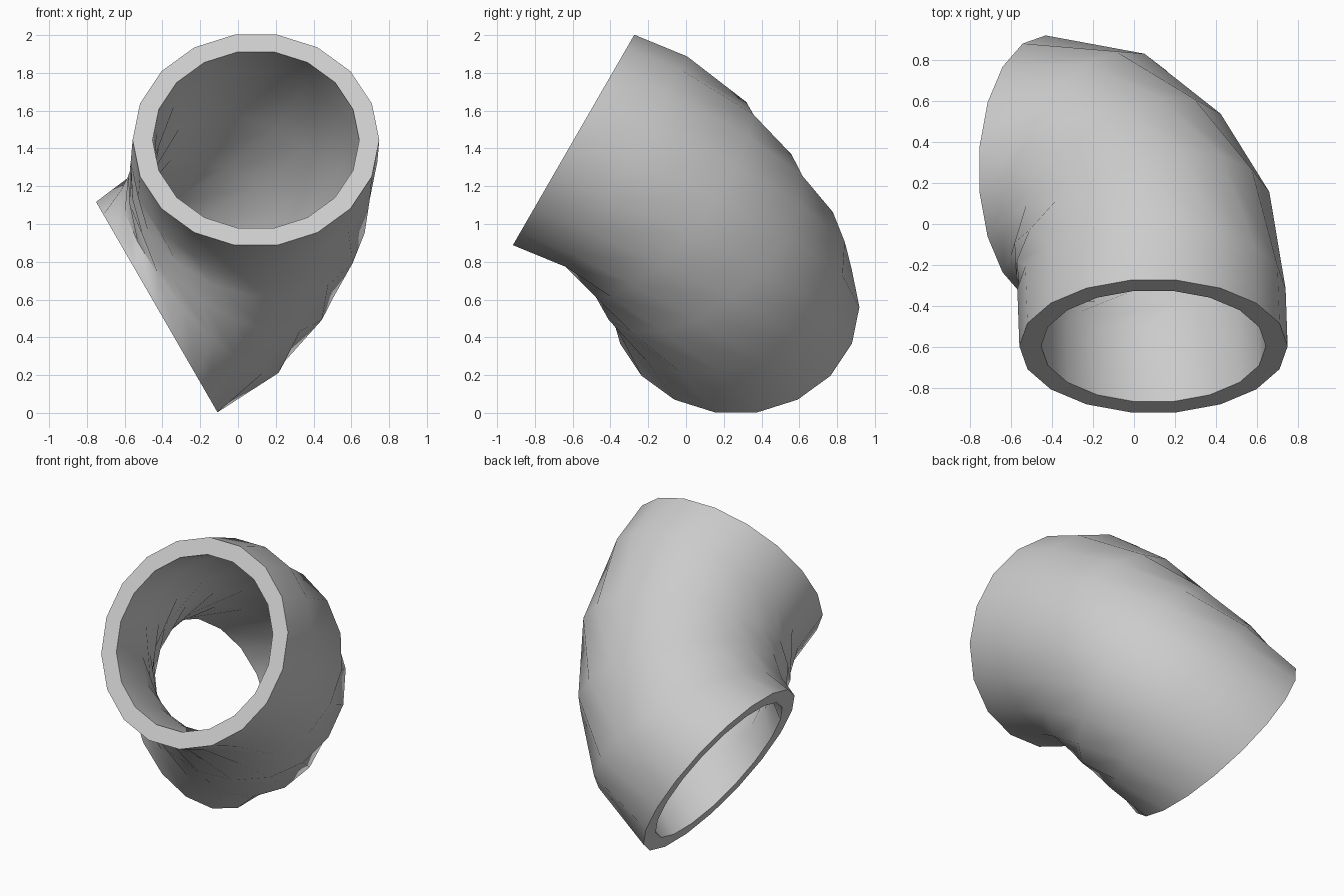
import bpy, bmesh, math
from mathutils import Vector

if "Cube" in bpy.data.objects:
    bpy.data.objects.remove(bpy.data.objects["Cube"])

SIDES, R_OUT, R_IN = 18, 0.653, 0.547

# Centre line of the bend, from the front mouth to the lower left mouth
path = [Vector(p) for p in (
    (0.095, -0.595, 1.445), (0.085, -0.315, 1.33), (0.05, -0.08, 1.13),
    (-0.04, 0.075, 0.93), (-0.185, 0.22, 0.727), (-0.43, 0.265, 0.56))]
c30 = math.cos(math.radians(30))
dir_a = Vector((0, c30, -0.5))
dir_b = Vector((-c30, 0, -0.5))
turn = dir_a.rotation_difference(dir_b)
turn_axis, turn_angle = turn.to_axis_angle()


def direction(i):
    # The first section is straight, then the rings turn evenly
    d = dir_a.copy()
    d.rotate(type(turn)(turn_axis, turn_angle * max(0, i - 1) / (len(path) - 2)))
    return d


def ring(bm, i, radius):
    d = direction(i)
    u = d.cross(Vector((0, 0, 1))).normalized()
    v = u.cross(d)
    return [bm.verts.new(path[i] + radius * (math.cos(a) * u + math.sin(a) * v))
            for a in (2 * math.pi * k / SIDES for k in range(SIDES))]


def bridge(bm, a, b):
    for k in range(SIDES):
        n = (k + 1) % SIDES
        bm.faces.new((a[k], a[n], b[n], b[k]))


# Pipe elbow: outer wall, inner wall and flat end rims
bm = bmesh.new()
outer = [ring(bm, i, R_OUT) for i in range(len(path))]
inner = [ring(bm, i, R_IN) for i in range(len(path))]
for wall in (outer, inner):
    for a, b in zip(wall, wall[1:]):
        bridge(bm, a, b)
bridge(bm, outer[0], inner[0])
bridge(bm, outer[-1], inner[-1])
bmesh.ops.recalc_face_normals(bm, faces=bm.faces[:])

mesh = bpy.data.meshes.new("pipe_elbow")
bm.to_mesh(mesh)
bm.free()
elbow = bpy.data.objects.new("pipe_elbow", mesh)
bpy.context.collection.objects.link(elbow)
bpy.context.view_layer.objects.active = elbow
elbow.select_set(True)
bpy.ops.object.shade_smooth_by_angle(angle=math.radians(50))
